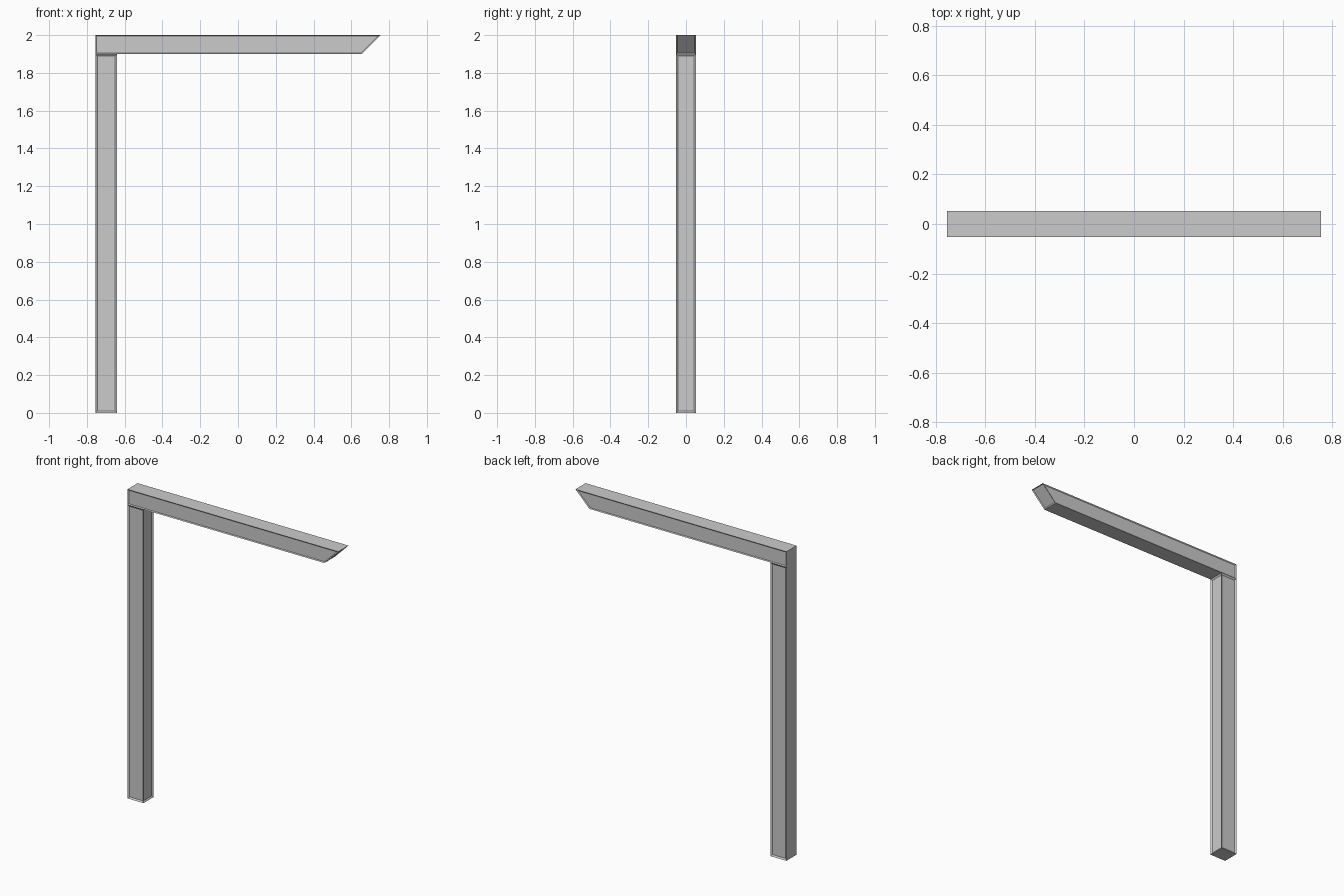
import bpy, bmesh
from mathutils import Vector

if "Cube" in bpy.data.objects:
    bpy.data.objects.remove(bpy.data.objects["Cube"])


def panelled_bar(name, profile, half_depth, panel_dirs, rim, depth):
    """Extrude an x-z profile along y, then sink framed panels into chosen sides."""
    bm = bmesh.new()
    face = bm.faces.new([bm.verts.new((x, -half_depth, z)) for x, z in profile])
    ext = bmesh.ops.extrude_face_region(bm, geom=[face])
    verts = [g for g in ext["geom"] if isinstance(g, bmesh.types.BMVert)]
    bmesh.ops.translate(bm, vec=(0, 2 * half_depth, 0), verts=verts)
    bmesh.ops.recalc_face_normals(bm, faces=bm.faces[:])
    bm.normal_update()
    dirs = [Vector(d).normalized() for d in panel_dirs]
    panels = [f for f in bm.faces if any(f.normal.dot(d) > 0.99 for d in dirs)]
    bmesh.ops.inset_individual(bm, faces=panels, thickness=rim, depth=-depth,
                               use_even_offset=True)
    mesh = bpy.data.meshes.new(name)
    bm.to_mesh(mesh)
    bm.free()
    obj = bpy.data.objects.new(name, mesh)
    bpy.context.collection.objects.link(obj)
    return obj


FRONT, BACK = (0, -1, 0), (0, 1, 0)

# Upright post, panelled on the front, back and inner side
panelled_bar("post",
             [(-0.755, 0), (-0.64, 0), (-0.64, 1.9), (-0.755, 1.9)],
             0.052, [FRONT, BACK, (1, 0, 0)], 0.01, 0.007)

# Overhead beam with a mitred free end
panelled_bar("beam",
             [(-0.755, 1.9), (0.655, 1.9), (0.755, 2.0), (-0.755, 2.0)],
             0.052, [FRONT, BACK, (1, 0, -1)], 0.006, 0.005)
